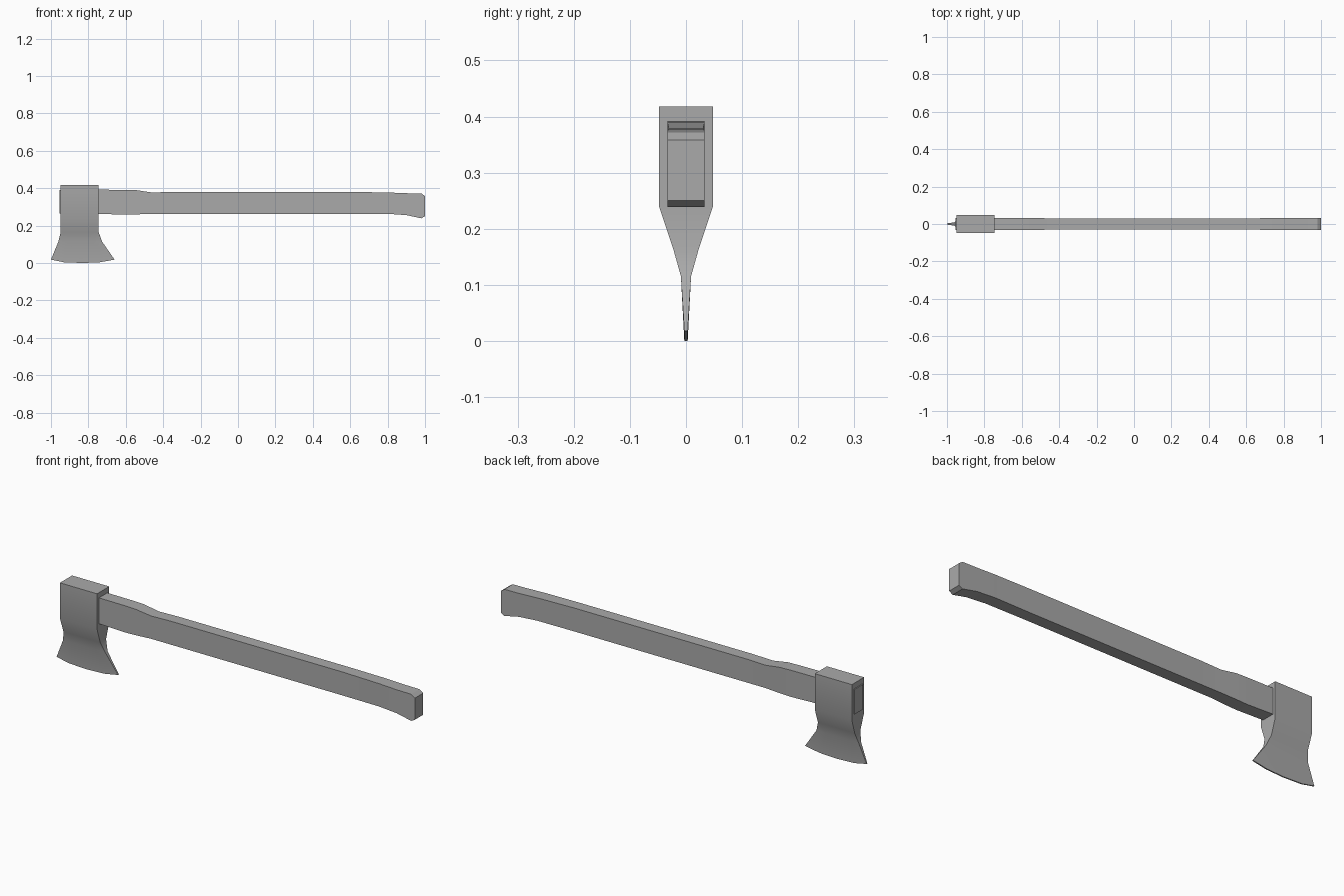
import bpy, bmesh, math

if "Cube" in bpy.data.objects:
    bpy.data.objects.remove(bpy.data.objects["Cube"])

steel = bpy.data.materials.new("plain grey")
steel.diffuse_color = (0.4, 0.4, 0.4, 1)
steel.use_nodes = True
steel.node_tree.nodes["Principled BSDF"].inputs["Base Color"].default_value = steel.diffuse_color


def loft(name, rings):
    """Skin closed rings (front points, then back points reversed) and cap both ends."""
    bm = bmesh.new()
    loops = [[bm.verts.new(p) for p in ring] for ring in rings]
    n = len(loops[0])
    for a, b in zip(loops, loops[1:]):
        for i in range(n):
            j = (i + 1) % n
            bm.faces.new((a[i], a[j], b[j], b[i]))
    for cap in (loops[0], loops[-1]):
        for i in range(n // 2 - 1):
            bm.faces.new((cap[i], cap[i + 1], cap[n - 2 - i], cap[n - 1 - i]))
    bmesh.ops.recalc_face_normals(bm, faces=bm.faces)
    mesh = bpy.data.meshes.new(name)
    bm.to_mesh(mesh)
    bm.free()
    mesh.materials.append(steel)
    obj = bpy.data.objects.new(name, mesh)
    bpy.context.collection.objects.link(obj)
    bpy.ops.object.select_all(action='DESELECT')
    obj.select_set(True)
    bpy.context.view_layer.objects.active = obj
    bpy.ops.object.shade_smooth_by_angle(angle=math.radians(30))
    return obj


# Axe head: rows of (z, left x, right x, half thickness), cutting edge last
rows = [(0.418, -0.95, -0.745, 0.048), (0.24, -0.95, -0.745, 0.048),
        (0.165, -0.948, -0.745, 0.023), (0.115, -0.96, -0.727, 0.009),
        (0.018, -1.0, -0.66, 0.003)]
rings = []
for k, (z, x0, x1, h) in enumerate(rows):
    drop = (0, 0.014, 0.018, 0.014, 0) if k == len(rows) - 1 else (0,) * 5
    pts = [(x0 + (x1 - x0) * t, z - d) for t, d in zip((0, 0.2, 0.5, 0.77, 1), drop)]
    rings.append([(x, -h, zz) for x, zz in pts] + [(x, h, zz) for x, zz in reversed(pts)])
loft("axe_head", rings)

# Handle: stations of (x, bottom z, top z, half width)
stations = [(-0.955, 0.265, 0.39, 0.033), (-0.745, 0.263, 0.392, 0.033),
            (-0.60, 0.258, 0.391, 0.033), (-0.54, 0.26, 0.389, 0.033),
            (-0.46, 0.263, 0.377, 0.03), (-0.35, 0.263, 0.38, 0.03),
            (0.60, 0.263, 0.38, 0.03), (0.80, 0.263, 0.377, 0.032),
            (0.90, 0.256, 0.373, 0.033), (0.98, 0.239, 0.372, 0.033),
            (1.0, 0.25, 0.358, 0.033)]
loft("handle", [[(x, -h, b), (x, -h, t), (x, h, t), (x, h, b)] for x, b, t, h in stations])
